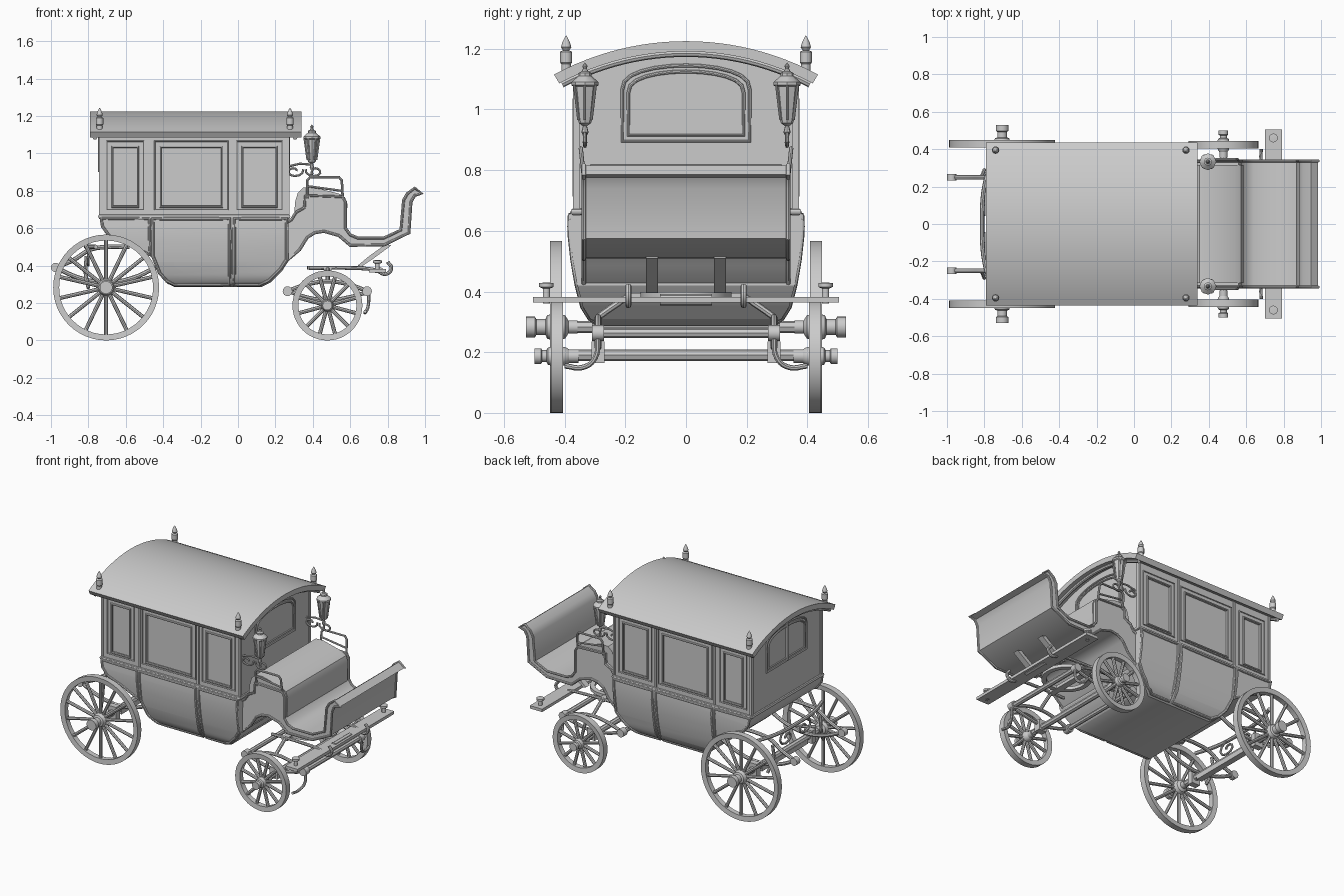
import bpy, bmesh
from math import sin, cos, pi, sqrt, radians
from mathutils import Vector


def add(name, bm):
    bmesh.ops.recalc_face_normals(bm, faces=bm.faces)
    me = bpy.data.meshes.new(name)
    bm.to_mesh(me)
    bm.free()
    ob = bpy.data.objects.new(name, me)
    bpy.context.collection.objects.link(ob)
    return ob


def prism(name, pts, axis, lo, hi):
    """Extrude a 2D profile along x (yz points), y (xz points) or z (xy points)."""
    bm = bmesh.new()
    put = {'x': lambda a, b: (lo, a, b), 'y': lambda a, b: (a, lo, b), 'z': lambda a, b: (a, b, lo)}[axis]
    f = bm.faces.new([bm.verts.new(put(*p)) for p in pts])
    ext = bmesh.ops.extrude_face_region(bm, geom=[f])
    for v in ext['geom']:
        if isinstance(v, bmesh.types.BMVert):
            v.co['xyz'.index(axis)] = hi
    return add(name, bm)


def box(name, x0, x1, y0, y1, z0, z1):
    return prism(name, [(x0, y0), (x1, y0), (x1, y1), (x0, y1)], 'z', z0, z1)


def lathe(name, prof, loc, axis='z', n=24, sgn=1):
    """Revolve (radius, height) points about z or y."""
    bm = bmesh.new()
    rings = []
    for r, h in prof:
        ring = []
        for i in range(n):
            a, b = r * cos(2 * pi * i / n), r * sin(2 * pi * i / n)
            ring.append(bm.verts.new(Vector(loc) + Vector((a, b, h) if axis == 'z' else (a, sgn * h, b))))
        rings.append(ring)
    for p, q in zip(rings, rings[1:]):
        for i in range(n):
            bm.faces.new((p[i], p[(i + 1) % n], q[(i + 1) % n], q[i]))
    bmesh.ops.remove_doubles(bm, verts=bm.verts, dist=1e-5)
    return add(name, bm)


def tube(name, pts, r, closed=False, smooth=False):
    cu = bpy.data.curves.new(name, 'CURVE')
    cu.dimensions, cu.bevel_depth, cu.bevel_resolution, cu.use_fill_caps = '3D', r, 2, True
    sp = cu.splines.new('BEZIER' if smooth else 'POLY')
    if smooth:
        sp.bezier_points.add(len(pts) - 1)
        for bp, p in zip(sp.bezier_points, pts):
            bp.co, bp.handle_left_type, bp.handle_right_type = p, 'AUTO', 'AUTO'
        sp.resolution_u = 6
    else:
        sp.points.add(len(pts) - 1)
        for q, p in zip(sp.points, pts):
            q.co = (*p, 1)
    sp.use_cyclic_u = closed
    ob = bpy.data.objects.new(name, cu)
    bpy.context.collection.objects.link(ob)
    return ob


# Roof: curved slab with an eave bead
R, ZC = 0.915, 0.31
arc = lambda y, d=0.0: ZC + sqrt((R - d) ** 2 - y * y)
ys = [-0.435 + 0.87 * i / 24 for i in range(25)]
prism("roof", [(y, arc(y)) for y in ys] + [(y * 0.96, arc(y * 0.96, 0.034)) for y in ys[::-1]], 'x', -0.79, 0.34)
for x in (-0.765, 0.305):
    tube("roof_end_bead", [(x, y * 0.94, arc(y * 0.94, 0.04)) for y in ys], 0.012)

# Upper body with recessed side windows
yb = [-0.365 + 0.73 * i / 16 for i in range(17)]
upper = prism("upper_body", [(0.365, 0.65), (-0.365, 0.65)] + [(y, arc(y, 0.02)) for y in yb], 'x', -0.735, 0.27)
wins = [(-0.67, -0.535), (-0.415, -0.085), (0.025, 0.205)]
for s in (-1, 1):
    for a, b in wins:
        c = box("window_cutter", a, b, s * 0.35, s * 0.40, 0.715, 1.035)
        c.hide_render = True
        m = upper.modifiers.new("cut", 'BOOLEAN')
        m.operation, m.object, m.solver = 'DIFFERENCE', c, 'EXACT'
        bpy.context.view_layer.objects.active = upper
        bpy.ops.object.modifier_apply(modifier=m.name)
        bpy.data.objects.remove(c)
        for g, r in ((0, 0.008), (0.03, 0.005)):
            tube("window_frame", [(x, s * 0.366, z) for x, z in
                 ((a - g, 0.715 - g / 2), (b + g, 0.715 - g / 2), (b + g, 1.035 + g), (a - g, 1.035 + g))], r, True)
    for x in (-0.735, -0.465, -0.035, 0.268):
        box("side_pillar", x - 0.007, x + 0.007, s * 0.35, s * 0.373, 0.65, 1.11)

# Arched end windows, split in two at the back
for x in (-0.737, 0.272):
    for w, g in ((0.21, 0), (0.19, 0.02)):
        top = [(x, w * cos(pi * i / 12), 1.065 - g / 2 + (0.08 - g / 2) * sin(pi * i / 12) ** 0.8) for i in range(13)]
        tube("end_window_frame", [(x, -w, 0.895 + g), (x, w, 0.895 + g)] + top, 0.006, True)
tube("rear_window_mullion", [(-0.737, 0, 0.9), (-0.737, 0, 1.14)], 0.012)

# Lower body: side profile whose width follows the rounded section
SEC = [(0.285, 0.28), (0.31, 0.315), (0.35, 0.34), (0.42, 0.358), (0.5, 0.372), (0.6, 0.383), (0.67, 0.38)]


def width(z):
    for (a, p), (b, q) in zip(SEC, SEC[1:]):
        if z <= b:
            return p + (q - p) * (z - a) / (b - a)
    return SEC[-1][1]


rear_low = [(-0.74, 0.665), (-0.725, 0.61), (-0.69, 0.56), (-0.59, 0.52), (-0.47, 0.455)]
keel = [(-0.445, 0.42), (-0.42, 0.35), (-0.38, 0.305), (-0.34, 0.286)]
front_low = [(0.125, 0.286), (0.175, 0.31), (0.235, 0.37), (0.268, 0.42), (0.27, 0.665)]
bm = bmesh.new()
bm.faces.new([bm.verts.new((x, 0, z)) for x, z in rear_low + keel + front_low])
for z, _ in SEC[1:-1]:
    bmesh.ops.bisect_plane(bm, geom=bm.verts[:] + bm.edges[:] + bm.faces[:], plane_co=(0, 0, z), plane_no=(0, 0, 1))
moved = {v for v in bmesh.ops.extrude_face_region(bm, geom=bm.faces[:])['geom'] if isinstance(v, bmesh.types.BMVert)}
for v in bm.verts:
    v.co.y = width(v.co.z) * (1 if v in moved else -1)
add("lower_body", bm)


def side_trim(name, pts, s, r):
    out = []
    for (a, b), (c, d) in zip(pts, pts[1:] + pts[:1]):
        out += [(a + (c - a) * t / 6, s * width(b + (d - b) * t / 6), b + (d - b) * t / 6) for t in range(6)]
    tube(name, out, r, True)


for s in (-1, 1):
    side_trim("rear_panel_trim", [(x + 0.008, z - 0.012) for x, z in rear_low[:1]] + rear_low[1:] + [(-0.475, 0.65)], s, 0.008)
    side_trim("door_trim", [(-0.455, 0.65), (-0.455, 0.45)] + [(x, z + 0.012) for x, z in keel[1:]]
              + [(-0.045, 0.298), (-0.045, 0.65)], s, 0.009)
    side_trim("front_panel_trim", [(-0.02, 0.65), (-0.02, 0.298)] + [(x - 0.008, z + 0.012) for x, z in front_low[:-1]]
              + [(0.26, 0.65)], s, 0.009)
tube("belt_moulding", [(-0.74, -0.372, 0.663), (0.272, -0.372, 0.663), (0.272, 0.372, 0.663), (-0.74, 0.372, 0.663)], 0.011, True)

# Driver's boot, footboard and dash in one profile
boot = [(0.26, 0.63), (0.285, 0.645), (0.31, 0.685), (0.355, 0.71), (0.36, 0.775), (0.56, 0.768), (0.575, 0.74),
        (0.575, 0.60), (0.60, 0.565), (0.64, 0.548), (0.78, 0.548), (0.87, 0.59), (0.885, 0.75), (0.905, 0.785), (0.945, 0.815),
        (0.985, 0.785), (0.945, 0.775), (0.925, 0.74), (0.915, 0.575), (0.78, 0.51), (0.60, 0.508), (0.54, 0.56),
        (0.46, 0.583), (0.41, 0.575), (0.37, 0.55), (0.33, 0.485), (0.26, 0.42)]
prism("driver_boot", boot, 'y', -0.335, 0.335)
prism("seat_cushion", [(0.30, 0.66), (0.305, 0.74), (0.32, 0.79), (0.35, 0.818), (0.40, 0.82), (0.54, 0.785), (0.572, 0.765),
                       (0.585, 0.73), (0.58, 0.60), (0.5, 0.6)], 'y', -0.315, 0.315)
for s in (-1, 1):
    tube("boot_edge_trim", [(x, s * 0.337, z) for x, z in boot], 0.008, True)
    # Seat arm rails
    tube("seat_rail", [(0.37, s * 0.335, 0.76), (0.37, s * 0.345, 0.855), (0.385, s * 0.347, 0.873),
                       (0.54, s * 0.347, 0.873), (0.555, s * 0.345, 0.855), (0.56, s * 0.335, 0.76)], 0.007)
    tube("seat_rail_lower", [(0.37, s * 0.34, 0.825), (0.555, s * 0.34, 0.80)], 0.006)
    # Lamps on scrolled brackets
    lathe("lamp", [(0, 0.88), (0.008, 0.89), (0.005, 0.91), (0.012, 0.925), (0.007, 0.945), (0.02, 0.955), (0.024, 0.97), (0.038, 1.075),
                   (0.045, 1.08), (0.045, 1.09), (0.022, 1.11), (0.022, 1.12), (0.012, 1.125), (0.006, 1.135), (0.009, 1.143), (0, 1.155)],
          (0.395, s * 0.333, 0), n=8)
    for i in range(6):
        a = pi * i / 3
        tube("lamp_bar", [(0.395 + r * cos(a), s * 0.333 + r * sin(a), z) for r, z in ((0.025, 0.965), (0.041, 1.08))], 0.004)
    for cx, k in ((0.30, 1), (0.41, -1)):
        tube("lamp_scroll", [(cx + k * (0.012 + 0.0035 * i) * cos(0.6 * i), s * 0.333, 0.905 + (0.01 + 0.002 * i) * sin(0.6 * i))
                             for i in range(12)], 0.006)
    tube("lamp_bracket", [(0.268, s * 0.333, 0.93), (0.33, s * 0.333, 0.945), (0.395, s * 0.333, 0.94)], 0.006)
    # Roof finials
    for x in (-0.74, 0.278):
        lathe("roof_finial", [(0, 1.11), (0.016, 1.11), (0.016, 1.15), (0.02, 1.155), (0.02, 1.19), (0.01, 1.195), (0.017, 1.205),
                              (0.013, 1.22), (0.006, 1.235), (0, 1.245)], (x, s * 0.395, 0), n=12)


# Wheels
def wheel(name, x, z, rad, y, s, spokes, hub):
    c = (x, s * y, z)
    lathe(name + "_rim", [(rad, -0.02), (rad, 0.02), (rad - 0.032, 0.017), (rad - 0.032, -0.017), (rad, -0.02)], c, 'y', 48, s)
    h = [(0, -0.07), (0.022, -0.07), (0.022, -0.04), (0.038 * hub, -0.03), (0.048 * hub, 0), (0.038 * hub, 0.03),
         (0.026 * hub, 0.035), (0.026 * hub, 0.065 * hub), (0.034 * hub, 0.07 * hub), (0.034 * hub, 0.1 * hub), (0, 0.1 * hub)]
    lathe(name + "_hub", h, c, 'y', 24, s)
    for i in range(spokes):
        a = 2 * pi * (i + 0.5) / spokes
        d = Vector((cos(a), 0, sin(a)))
        tube(name + "_spoke", [Vector(c) + d * 0.03, Vector(c) + d * (rad - 0.025)], 0.0105)


for s in (-1, 1):
    wheel("rear_wheel", -0.705, 0.283, 0.283, 0.428, s, 14, 1.0)
    wheel("front_wheel", 0.478, 0.187, 0.187, 0.425, s, 12, 0.75)
    # Front springs and shackles
    y = s * 0.29
    for up in (-1, 1):
        tube("front_spring", [(0.265, y, 0.265), (0.37, y, 0.265 + up * 0.035), (0.478, y, 0.265 + up * 0.05),
                              (0.59, y, 0.265 + up * 0.035), (0.70, y, 0.26)], 0.011, smooth=True)
    for x in (0.265, 0.69):
        lathe("front_spring_eye", [(0, -0.02), (0.026, -0.02), (0.026, 0.02), (0, 0.02)], (x, y, 0.263), 'y', 16)
    box("front_spring_clip", 0.45, 0.506, y - 0.022, y + 0.022, 0.165, 0.235)
    tube("step_iron", [(0.70, y, 0.26), (0.695, s * 0.30, 0.18), (0.68, s * 0.34, 0.15), (0.68, s * 0.40, 0.155)], 0.009, smooth=True)
    # Pole futchells, hooks and boot struts
    tube("futchell", [(0.38, s * 0.19, 0.387), (0.60, s * 0.19, 0.387), (0.74, s * 0.19, 0.375), (0.79, s * 0.19, 0.355),
                      (0.82, s * 0.19, 0.385), (0.80, s * 0.19, 0.42)], 0.01, smooth=True)
    tube("turntable_stay", [(0.48, y, 0.315), (0.48, s * 0.27, 0.33), (0.48, s * 0.19, 0.385)], 0.011, smooth=True)
    prism("boot_strut", [(0.64, 0.40), (0.66, 0.395), (0.72, 0.435), (0.82, 0.508), (0.79, 0.515), (0.70, 0.45)], 'y', s * 0.092, s * 0.132)
    lathe("bar_pin", [(0.012, 0.36), (0.012, 0.41), (0.024, 0.415), (0.024, 0.428), (0, 0.43)], (0.745, s * 0.46, 0), n=12)
    # Rear springs and hangers
    y = s * 0.25
    tube("rear_spring_lower", [(-0.975, y, 0.39), (-0.85, y, 0.335), (-0.705, y, 0.31), (-0.56, y, 0.335), (-0.44, y, 0.39)], 0.012, smooth=True)
    tube("rear_spring_upper", [(-0.975, y, 0.39), (-0.88, y, 0.43), (-0.79, y, 0.485), (-0.70, y, 0.50), (-0.58, y, 0.50)], 0.012, smooth=True)
    lathe("rear_spring_eye", [(0, -0.018), (0.025, -0.018), (0.025, 0.018), (0, 0.018)], (-0.975, y, 0.39), 'y', 16)
    tube("rear_hanger", [(-0.81, y, 0.45), (-0.815, y, 0.36), (-0.80, s * 0.29, 0.28)], 0.01, smooth=True)
    box("rear_spring_clip", -0.735, -0.675, s * 0.27, s * 0.31, 0.24, 0.325)
    tube("rear_scroll", [(-0.8, s * (0.09 + (0.015 + 0.006 * i) * cos(0.7 * i)), 0.44 + (0.01 + 0.004 * i) * sin(0.7 * i))
                         for i in range(12)], 0.007)

# Axles, cross beams, turntable and splinter bar
tube("front_axle", [(0.478, -0.4, 0.19), (0.478, 0.4, 0.19)], 0.019)
tube("rear_axle", [(-0.705, -0.4, 0.283), (-0.705, 0.4, 0.283)], 0.02)
box("rear_axle_bed", -0.725, -0.685, -0.24, 0.24, 0.25, 0.28)
tube("front_cross_beam", [(0.69, -0.28, 0.263), (0.69, 0.28, 0.263)], 0.017)
tube("inner_cross_beam", [(0.265, -0.28, 0.263), (0.265, 0.28, 0.263)], 0.015)
lathe("turntable_ring", [(0.15, 0.378), (0.15, 0.398), (0.12, 0.398), (0.12, 0.378), (0.15, 0.378)], (0.52, 0, 0), n=32)
box("turntable_bar", 0.46, 0.50, -0.2, 0.2, 0.375, 0.395)
box("splinter_bar", 0.70, 0.79, -0.505, 0.505, 0.363, 0.382)
tube("splinter_roller", [(0.76, -0.085, 0.373), (0.76, 0.085, 0.373)], 0.019)
tube("rear_cross_spring", [(-0.76, -0.34, 0.50), (-0.80, -0.2, 0.50), (-0.812, 0, 0.50), (-0.80, 0.2, 0.50), (-0.76, 0.34, 0.50)], 0.012, smooth=True)

# Turn curves into meshes and smooth rounded surfaces
bpy.ops.object.select_all(action='SELECT')
bpy.context.view_layer.objects.active = upper
bpy.ops.object.convert(target='MESH')
bpy.ops.object.shade_smooth_by_angle(angle=radians(32))
